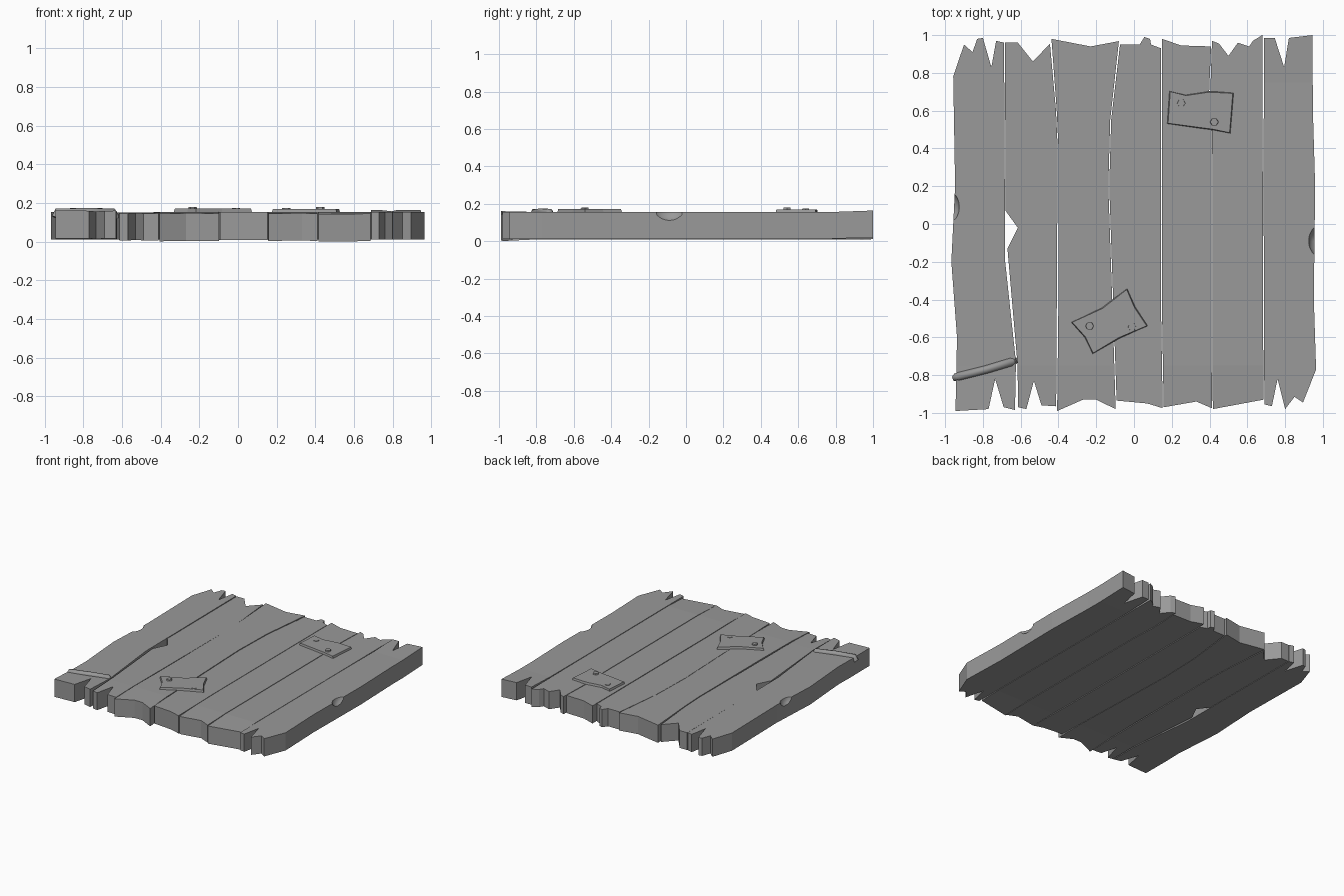
import bpy, bmesh, math
from mathutils import Vector

if "Cube" in bpy.data.objects:
    bpy.data.objects.remove(bpy.data.objects["Cube"])

grey = bpy.data.materials.new("dark_grey_wood")
grey.diffuse_color = (.32, .32, .32, 1)
grey.use_nodes = True
grey.node_tree.nodes["Principled BSDF"].inputs["Base Color"].default_value = grey.diffuse_color


def slab(name, outline, z0, z1, front=0.0, back=0.0, inset=0.0):
    """Extrude a flat outline; the front/back ends bend up or down by the given amount."""
    bm = bmesh.new()
    centre = sum((Vector(p) for p in outline), Vector((0, 0))) / len(outline)
    face = bm.faces.new([bm.verts.new((x, y, z0)) for x, y in outline])
    ext = bmesh.ops.extrude_face_region(bm, geom=[face])["geom"]
    for v in ext:
        if isinstance(v, bmesh.types.BMVert):
            away = v.co.xy - centre
            v.co.xy -= away.normalized() * inset
            v.co.z = z1
    for cut in (-0.75, 0.75):
        bmesh.ops.bisect_plane(bm, geom=bm.verts[:] + bm.edges[:] + bm.faces[:],
                               plane_co=(0, cut, 0), plane_no=(0, 1, 0))
    for v in bm.verts:
        t = max(0.0, (abs(v.co.y) - 0.75) / 0.25)
        v.co.z += t * (front if v.co.y < 0 else back)
    bmesh.ops.recalc_face_normals(bm, faces=bm.faces[:])
    return to_object(name, bm)


def to_object(name, bm):
    me = bpy.data.meshes.new(name)
    bm.to_mesh(me)
    bm.free()
    me.materials.append(grey)
    ob = bpy.data.objects.new(name, me)
    bpy.context.collection.objects.link(ob)
    return ob


def dent(plank, name, loc):
    """Scoop a rounded chip from the upper outside edge."""
    bm = bmesh.new()
    bmesh.ops.create_icosphere(bm, subdivisions=2, radius=1)
    for f in bm.faces:
        f.smooth = True
    for v in bm.verts:
        v.co = Vector((v.co.x * 0.05, v.co.y * 0.08, v.co.z * 0.06)) + Vector(loc)
    cutter = to_object(name, bm)
    cutter.hide_render = True
    cutter.hide_set(True)
    mod = plank.modifiers.new("chip", 'BOOLEAN')
    mod.operation = 'DIFFERENCE'
    mod.solver = 'EXACT'
    mod.object = cutter


# planks, left to right
left = slab("plank_1", [
    (-.957, .78), (-.947, .2), (-.967, -.2), (-.937, -.6), (-.945, -.99),
    (-.77, -.98), (-.735, -.82), (-.69, -.97), (-.63, -.985), (-.625, -.73),
    (-.682, -.2), (-.688, .96), (-.73, .97), (-.755, .83), (-.80, .985),
    (-.83, .98), (-.855, .91), (-.90, .95)], .012, .155, .006)
slab("plank_2", [
    (-.683, .96), (-.68, .07), (-.615, -.02), (-.67, -.13), (-.617, -.74),
    (-.613, -.97), (-.57, -.98), (-.53, -.83), (-.49, -.96), (-.412, -.965),
    (-.404, .4), (-.413, .6), (-.445, .955), (-.535, .86), (-.615, .96)], .012, .152, -.006)
slab("plank_3", [
    (-.437, .98), (-.409, .6), (-.40, .4), (-.40, -.4), (-.407, -.99),
    (-.27, -.93), (-.20, -.93), (-.097, -.98), (-.112, -.5), (-.136, .2),
    (-.126, .55), (-.08, .968), (-.23, .94)], .012, .155, -.01)
slab("plank_4", [
    (-.074, .95), (-.121, .55), (-.131, .2), (-.107, -.5), (-.092, -.935),
    (.07, -.95), (.152, -.975), (.144, -.5), (.143, .93), (.09, .95),
    (.085, .98), (.055, .99), (.03, .95)], .010, .153)
slab("plank_5", [
    (.148, .98), (.149, -.5), (.157, -.97), (.33, -.94), (.412, -.975),
    (.409, .5), (.398, .7), (.408, .94), (.25, .945)], .012, .154, -.008)
slab("plank_6", [
    (.413, .97), (.404, .7), (.414, .5), (.417, -.98), (.685, -.93),
    (.681, .5), (.679, 1.0), (.63, .97), (.61, .94), (.55, .96),
    (.50, .89), (.45, .955)], .012, .154, -.012)
right = slab("plank_7", [
    (.688, .985), (.686, .2), (.69, -.955), (.73, -.965), (.76, -.82),
    (.80, -.98), (.85, -.915), (.895, -.945), (.964, -.77), (.952, -.4),
    (.959, .2), (.947, .6), (.945, 1.0), (.82, .985), (.795, .83),
    (.745, .985)], .012, .155, 0, .009)
dent(left, "left_chip_cutter", (-.972, .09, .165))
dent(right, "right_chip_cutter", (.972, -.09, .165))

# nailed repair patches
slab("patch_back", [
    (.185, .705), (.27, .685), (.40, .705), (.53, .695), (.512, .478),
    (.42, .495), (.173, .53)], .145, .17, inset=.008)
slab("patch_front", [
    (-.335, -.52), (-.17, -.44), (-.035, -.34), (.01, -.44), (.075, -.54),
    (-.08, -.61), (-.22, -.69), (-.265, -.60)], .145, .171, inset=.008)

# hexagonal nail heads, some driven deeper
for i, (x, y, top) in enumerate([(.25, .64, .174), (.425, .54, .181),
                                 (-.235, -.54, .181), (-.01, -.545, .174)]):
    pts = [(x + .024 * math.cos(k * math.pi / 3), y + .024 * math.sin(k * math.pi / 3))
           for k in range(6)]
    slab(f"nail_{i + 1}", pts, .16, top, inset=.003)

# rounded strap lying across the left plank, ends folded over its sides
curve = bpy.data.curves.new("strap", 'CURVE')
curve.dimensions = '3D'
curve.bevel_depth = .022
curve.bevel_resolution = 1
curve.use_fill_caps = True
spline = curve.splines.new('POLY')
path = [(-.944, -.813, .125), (-.93, -.808, .155), (-.78, -.77, .156),
        (-.65, -.731, .155), (-.632, -.724, .12)]
spline.points.add(len(path) - 1)
for p, co in zip(spline.points, path):
    p.co = (*co, 1)
curve.materials.append(grey)
bpy.context.collection.objects.link(bpy.data.objects.new("strap", curve))
